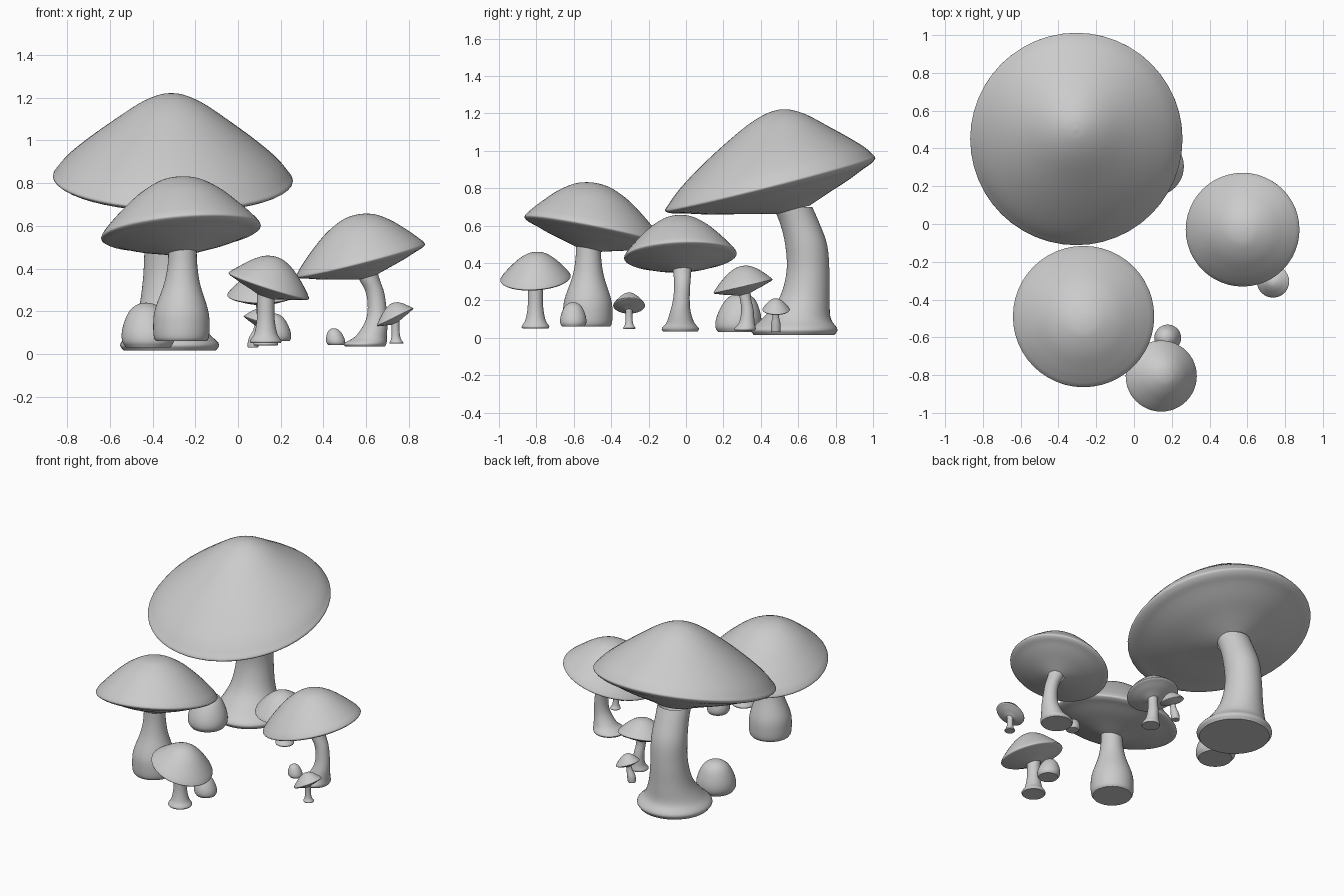
import bpy, bmesh, math
from mathutils import Vector

if "Cube" in bpy.data.objects:
    bpy.data.objects.remove(bpy.data.objects["Cube"])

SIDES = 48


def smooth_rings(rings, steps=5):
    """Centripetal spline through rings (x, y, z, radius, slope_x, slope_y)."""
    p = [Vector(r) for r in rings]
    p = [2 * p[0] - p[1]] + p + [2 * p[-1] - p[-2]]
    out = []
    for a, b, c, d in zip(p, p[1:], p[2:], p[3:]):
        t = [0.0]
        for u, v in ((a, b), (b, c), (c, d)):
            t.append(t[-1] + max((v - u).length, 1e-5) ** 0.5)

        def mix(u, v, i, j, s):
            return u * ((t[j] - s) / (t[j] - t[i])) + v * ((s - t[i]) / (t[j] - t[i]))
        for k in range(steps):
            s = t[1] + (t[2] - t[1]) * k / steps
            e, f, g = mix(a, b, 0, 1, s), mix(b, c, 1, 2, s), mix(c, d, 2, 3, s)
            out.append(mix(mix(e, f, 0, 2, s), mix(f, g, 1, 3, s), 1, 2, s))
    out.append(p[-2])
    return out


def loft(name, rings, close_start=True, close_end=True):
    bm = bmesh.new()
    loops = []
    for x, y, z, r, sx, sy in smooth_rings(rings):
        loop = []
        for i in range(SIDES):
            a = math.tau * i / SIDES
            u, v = r * math.cos(a), r * math.sin(a)
            loop.append(bm.verts.new((x + u, y + v, z + sx * u + sy * v)))
        loops.append(loop)
    for lo, hi in zip(loops, loops[1:]):
        for i in range(SIDES):
            j = (i + 1) % SIDES
            bm.faces.new((lo[i], lo[j], hi[j], hi[i]))
    if close_start:
        bm.faces.new(loops[0][::-1])
    if close_end:
        bm.faces.new(loops[-1])
    me = bpy.data.meshes.new(name)
    bm.to_mesh(me)
    bm.free()
    ob = bpy.data.objects.new(name, me)
    bpy.context.collection.objects.link(ob)
    bpy.ops.object.select_all(action='DESELECT')
    ob.select_set(True)
    bpy.context.view_layer.objects.active = ob
    bpy.ops.object.shade_smooth_by_angle(angle=math.radians(50))


CONE = [(.97, .07), (.9, .19), (.75, .38), (.5, .65), (.25, .89), (.1, .98), (.01, 1)]
DOME = [(.97, .09), (.9, .21), (.75, .43), (.5, .74), (.25, .94), (.1, .99), (.01, 1)]


def mushroom(name, stem, centre, radius, slope, apex, depth, profile):
    """stem: (x, y, z, r) rings; centre: middle of the rim; apex: peak point."""
    cx, cy, cz = centre
    sx, sy = slope
    # stem with a softly rounded foot
    x, y, z, r = stem[0]
    foot = [(x, y, z, r * .93), (x, y, z + r * .12, r)]
    loft(name + "_stem", [(*q, 0, 0) for q in foot + stem[1:]], close_end=False)
    # cap: underside funnel drifting to the stem, rim, then the crown
    tx, ty, tz, tr = stem[-1]
    rings = []
    for f, d in ((tr / radius * .9, 1), (.4, .75), (.65, .5), (.85, .25), (.96, .12), (1, 0)):
        w = (1 - f) / (1 - tr / radius * .9)
        dx, dy = (tx - cx) * w, (ty - cy) * w
        rings.append((cx + dx, cy + dy, cz + sx * dx + sy * dy - depth * d, radius * f, sx, sy))
    for f, h in profile:
        k = 1 - .45 * h
        rings.append((cx + (apex[0] - cx) * h, cy + (apex[1] - cy) * h,
                      cz + (apex[2] - cz) * h, radius * f, sx * k, sy * k))
    loft(name + "_cap", rings, close_start=False)


def button(name, x, y, z, r, height, lean=(0, 0)):
    """Young rounded mushroom without an open cap."""
    prof = ((.85, 0), (.98, .12), (1, .3), (.87, .58), (.62, .84), (.3, .97), (.02, 1))
    loft(name, [(x + lean[0] * h, y + lean[1] * h, z + height * h, r * f, 0, 0) for f, h in prof])


# Large mushrooms
mushroom("giant_mushroom",
         [(-.32, .578, .015, .232), (-.325, .59, .1, .185), (-.33, .63, .2, .138),
          (-.33, .652, .35, .115), (-.325, .642, .5, .112), (-.32, .605, .62, .105), (-.315, .57, .7, .105)],
         (-.305, .45, .82), .562, (-.02, .25), (-.31, .5, 1.22), .165, CONE)
mushroom("wide_mushroom",
         [(-.265, -.525, .06, .128), (-.265, -.525, .14, .132), (-.265, -.525, .2, .126),
          (-.262, -.523, .33, .084), (-.26, -.522, .42, .069), (-.26, -.522, .5, .066)],
         (-.267, -.49, .57), .374, (.08, -.2), (-.27, -.5, .83), .105, DOME)
mushroom("curved_mushroom",
         [(.595, -.03, .035, .1), (.622, -.03, .08, .075), (.645, -.03, .14, .055),
          (.652, -.025, .2, .045), (.641, -.02, .29, .043), (.615, -.02, .35, .048), (.605, -.02, .38, .05)],
         (.575, -.03, .437), .301, (.25, .04), (.57, -.035, .655), .085, DOME)

# Small mushrooms
mushroom("front_mushroom",
         [(.13, -.805, .05, .074), (.13, -.805, .09, .056), (.13, -.805, .15, .043),
          (.13, -.805, .22, .04), (.13, -.803, .29, .042)],
         (.144, -.805, .318), .188, (-.32, .06), (.165, -.8, .458), .055, DOME)
mushroom("hidden_mushroom",
         [(.13, .315, .04, .058), (.128, .325, .08, .042), (.122, .328, .15, .033),
          (.116, .318, .21, .03), (.112, .312, .26, .033)],
         (.107, .305, .275), .157, (0, .23), (.107, .305, .385), .045, DOME)
mushroom("tiny_side_mushroom",
         [(.742, -.303, .048, .033), (.74, -.304, .07, .023), (.738, -.305, .11, .018),
          (.737, -.305, .16, .019)],
         (.736, -.304, .172), .085, (.48, 0), (.73, -.304, .24), .028, DOME)
mushroom("tiny_back_mushroom",
         [(.07, .48, .03, .025), (.075, .48, .07, .026), (.088, .48, .11, .018), (.096, .48, .14, .017)],
         (.1, .482, .15), .073, (-.35, 0), (.105, .48, .21), .025, DOME)

# Unopened buttons at the feet
button("giant_button", -.42, .275, .03, .122, .21, (-.01, .02))
button("front_button", .182, -.603, .06, .07, .13, (-.015, .0))
button("curved_button", .46, -.04, .042, .044, .078, (-.012, 0))
